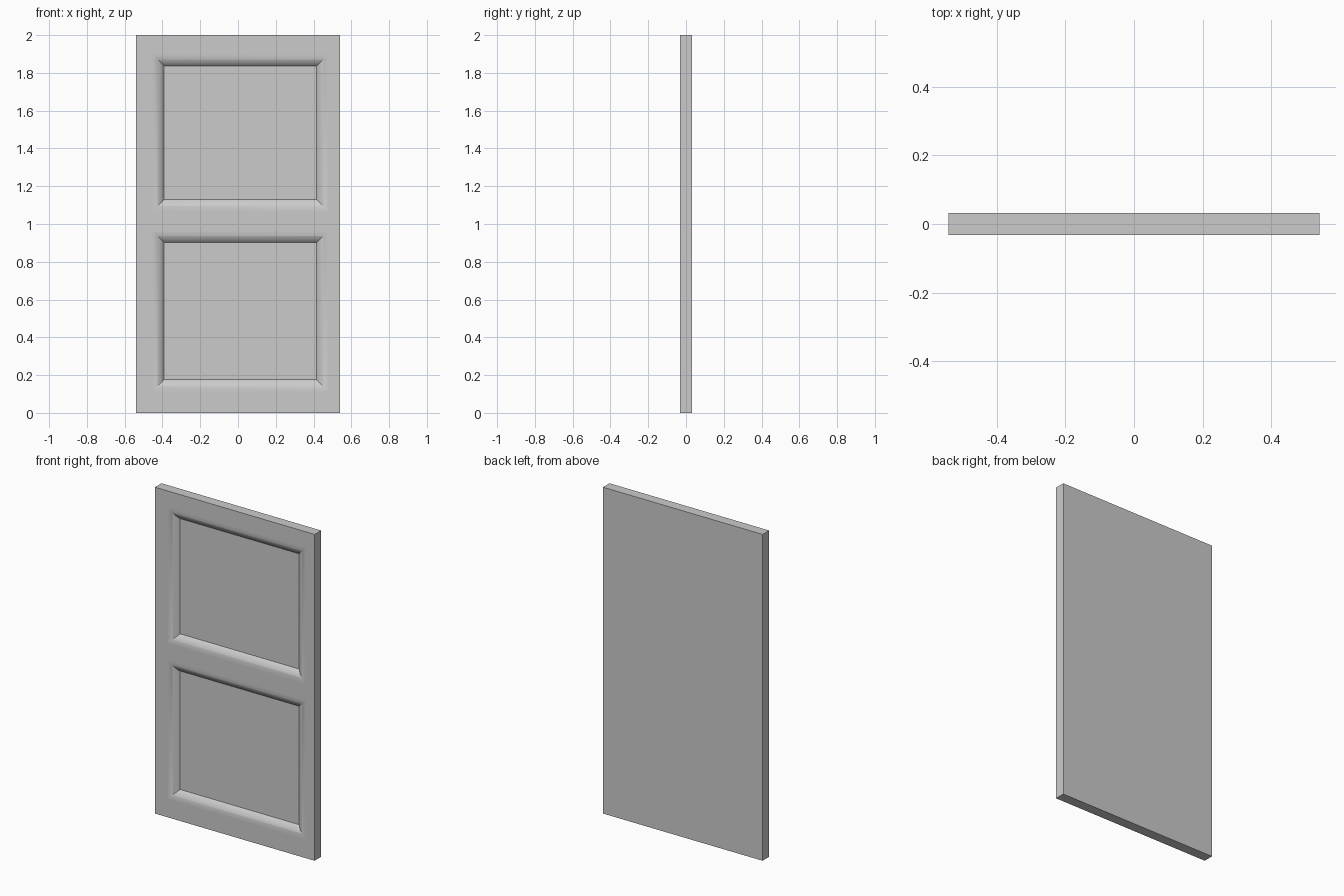
import bpy, bmesh, math

cube = bpy.data.objects.get("Cube")
if cube:
    bpy.data.objects.remove(cube, do_unlink=True)

HALF_WIDTH, HALF_THICK, HEIGHT = 0.541, 0.0315, 2.0
MOULD_WIDTH, MOULD_DEPTH, STEPS = 0.064, 0.03, 10

# Plain grey finish
grey = bpy.data.materials.new("door_grey")
grey.use_nodes = True
color = (0.6, 0.6, 0.6, 1)
grey.diffuse_color = color
grey.node_tree.nodes["Principled BSDF"].inputs["Base Color"].default_value = color

# Front sheet, divided into frame rails, stiles and two panel openings
xs = [-HALF_WIDTH, -0.455, 0.48, HALF_WIDTH]
zs = [0, 0.112, 0.966, 1.066, 1.9, HEIGHT]
bm = bmesh.new()
grid = [[bm.verts.new((x, -HALF_THICK, z)) for x in xs] for z in zs]
panels = []
for row in range(len(zs) - 1):
    for col in range(len(xs) - 1):
        face = bm.faces.new((grid[row][col], grid[row][col + 1],
                             grid[row + 1][col + 1], grid[row + 1][col]))
        if col == 1 and row in (1, 3):
            panels.append(face)
bm.normal_update()

# Thickness: side walls and a flat back
front_faces = bm.faces[:]
rim = [e for e in bm.edges if e.is_boundary]
walls = bmesh.ops.extrude_edge_only(bm, edges=rim)["geom"]
for v in walls:
    if isinstance(v, bmesh.types.BMVert):
        v.co.y = HALF_THICK
back_rim = [e for e in bm.edges if e.is_boundary]
bmesh.ops.contextual_create(bm, geom=back_rim)
bmesh.ops.recalc_face_normals(bm, faces=bm.faces)

# Sunken panels with a rounded moulding, level at the rim and steep at the panel
sweep = 2 * math.atan(MOULD_DEPTH / MOULD_WIDTH)
radius = MOULD_WIDTH / math.sin(sweep)
for panel in panels:
    for edge in panel.edges:
        edge.smooth = False
    for i in range(STEPS):
        a, b = sweep * i / STEPS, sweep * (i + 1) / STEPS
        ring = bmesh.ops.inset_individual(
            bm, faces=[panel], use_even_offset=True,
            thickness=radius * (math.sin(b) - math.sin(a)),
            depth=-radius * (math.cos(a) - math.cos(b)))["faces"]
        for face in ring:
            face.smooth = True
    for edge in panel.edges:
        edge.smooth = False

# Mitred corners stay crisp where the moulding is steep
for edge in bm.edges:
    if len(edge.link_faces) == 2 and edge.calc_face_angle() > math.radians(30):
        edge.smooth = False

mesh = bpy.data.meshes.new("door_panel")
bm.to_mesh(mesh)
bm.free()
mesh.materials.append(grey)
door = bpy.data.objects.new("door_panel", mesh)
bpy.context.collection.objects.link(door)
